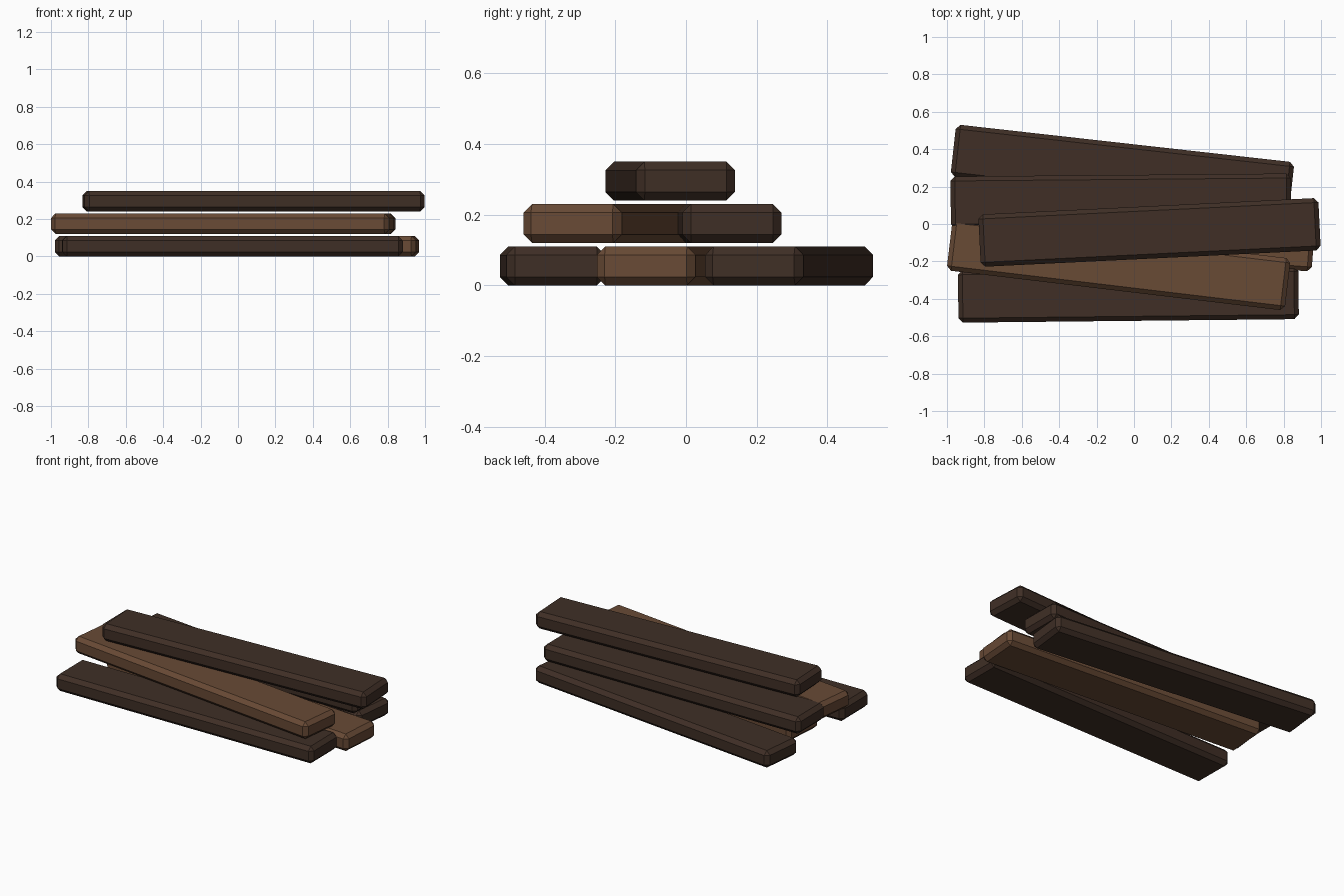
import bpy, bmesh
from math import radians

if "Cube" in bpy.data.objects:
    bpy.data.objects.remove(bpy.data.objects["Cube"])

LENGTH, WIDTH, THICK, CHAMFER = 1.82, 0.28, 0.11, 0.024


def material(name, color):
    mat = bpy.data.materials.new(name)
    mat.diffuse_color = (*color, 1)
    mat.use_nodes = True
    mat.node_tree.nodes["Principled BSDF"].inputs["Base Color"].default_value = mat.diffuse_color
    return mat


dark = material("dark_wood", (0.050, 0.028, 0.019))
light = material("light_wood", (0.140, 0.069, 0.036))


def plank(name, x, y, layer, angle, mat):
    # Chamfered board, lying flat on its layer of the stack
    bm = bmesh.new()
    bmesh.ops.create_cube(bm, size=1)
    bmesh.ops.scale(bm, vec=(LENGTH, WIDTH, THICK), verts=bm.verts)
    bmesh.ops.bevel(bm, geom=bm.edges[:], offset=CHAMFER, segments=1,
                    affect='EDGES', profile=0.5)
    mesh = bpy.data.meshes.new(name)
    bm.to_mesh(mesh)
    bm.free()
    mesh.materials.append(mat)
    obj = bpy.data.objects.new(name, mesh)
    obj.location = (x, y, THICK / 2 + layer * 0.12)
    obj.rotation_euler.z = radians(angle)
    bpy.context.collection.objects.link(obj)


# Bottom layer
plank("bottom_plank_front", -0.03, -0.378, 0, 0.6, dark)
plank("bottom_plank_middle", 0.052, -0.048, 0, -4.2, light)
plank("bottom_plank_back", -0.062, 0.292, 0, -6.4, dark)
# Middle layer
plank("middle_plank_front", -0.082, -0.216, 1, -6.8, light)
plank("middle_plank_back", -0.07, 0.122, 1, 0.5, dark)
# Top layer
plank("top_plank", 0.083, -0.045, 2, 2.8, dark)
